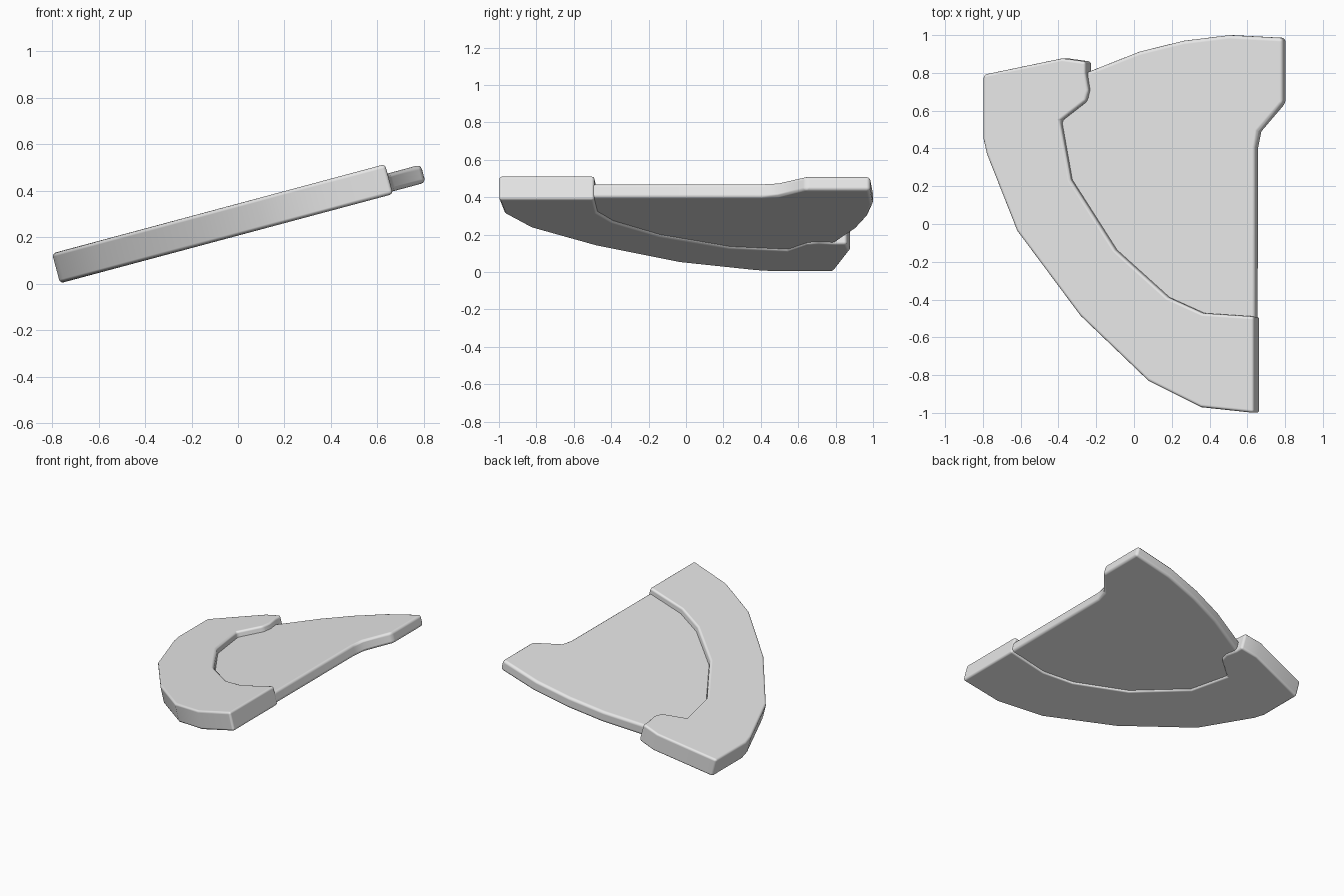
import bpy, bmesh, math
from mathutils import Matrix

cube = bpy.data.objects.get("Cube")
if cube:
    bpy.data.objects.remove(cube, do_unlink=True)

TILT = math.radians(15)
MID_HEIGHT = 0.276

grey = bpy.data.materials.new("plain grey")
grey.use_nodes = True
colour = (0.8, 0.8, 0.8, 1)
grey.diffuse_color = colour
grey.node_tree.nodes["Principled BSDF"].inputs["Base Color"].default_value = colour


def tilted_slab(name, outline, thickness, offset, rounding):
    """Extrude a plan outline along the tilted normal and round its edges."""
    bm = bmesh.new()
    low = offset - thickness / 2
    base = bm.faces.new([bm.verts.new((x / math.cos(TILT), y, low)) for x, y in outline])
    top = bmesh.ops.extrude_face_region(bm, geom=[base])["geom"]
    bmesh.ops.translate(bm, vec=(0, 0, thickness),
                        verts=[v for v in top if isinstance(v, bmesh.types.BMVert)])
    bmesh.ops.recalc_face_normals(bm, faces=bm.faces[:])
    bm.transform(Matrix.Translation((0, 0, MID_HEIGHT)) @ Matrix.Rotation(-TILT, 4, "Y"))
    mesh = bpy.data.meshes.new(name)
    bm.to_mesh(mesh)
    bm.free()
    mesh.materials.append(grey)
    mesh.shade_smooth()
    obj = bpy.data.objects.new(name, mesh)
    bpy.context.collection.objects.link(obj)
    bevel = obj.modifiers.new("rounded edges", "BEVEL")
    bevel.width = rounding
    bevel.segments = 3
    bevel.limit_method = "ANGLE"
    bevel.angle_limit = math.radians(30)
    bevel.harden_normals = True
    return obj


# Thick curved rim: outer sweep, then the stepped inner edge
rim_outer = [(-0.783, 0.79), (-0.783, 0.45), (-0.765, 0.37), (-0.605, -0.035),
             (-0.27, -0.485), (0.09, -0.83), (0.37, -0.97), (0.65, -1.0)]
rim_inner = [(0.65, -0.49), (0.38, -0.472), (0.195, -0.388), (-0.083, -0.137),
             (-0.32, 0.235), (-0.375, 0.545), (-0.24, 0.65), (-0.226, 0.71),
             (-0.24, 0.8), (-0.24, 0.86), (-0.365, 0.877)]
tilted_slab("curved_rim", rim_outer + rim_inner, 0.133, 0, 0.016)

# Thinner panel, its hidden edge tucked inside the rim
panel_visible = [(0.645, -0.6), (0.648, 0.405), (0.665, 0.49), (0.793, 0.64),
                 (0.793, 0.985), (0.51, 1.0), (0.265, 0.97), (0.03, 0.912),
                 (-0.24, 0.805)]
panel_hidden = [(-0.34, 0.765), (-0.46, 0.55), (-0.42, 0.2), (-0.18, -0.2),
                (0.12, -0.46), (0.35, -0.58)]
tilted_slab("inner_panel", panel_visible + panel_hidden, 0.08, -0.015, 0.02)
